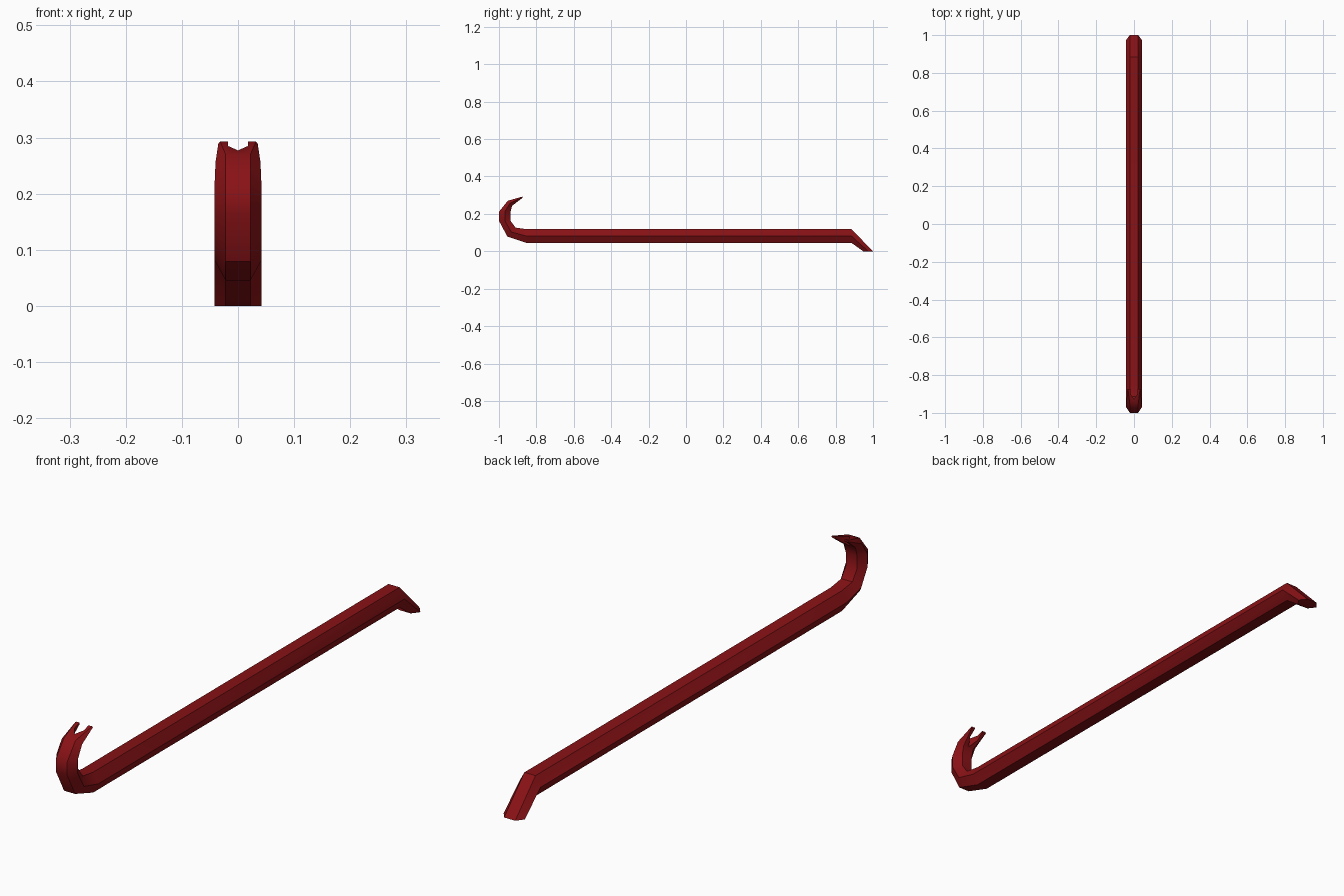
import bpy, bmesh, math

if "Cube" in bpy.data.objects:
    bpy.data.objects.remove(bpy.data.objects["Cube"])

# Sections along the bar: outer (y, z), inner (y, z), edge half-width, middle half-width
SECTIONS = [
    ((-0.873, 0.293), (-0.873, 0.287), 0.032, 0.035),   # claw tip
    ((-0.953, 0.270), (-0.930, 0.243), 0.022, 0.040),
    ((-1.000, 0.211), (-0.938, 0.211), 0.022, 0.042),
    ((-1.000, 0.163), (-0.938, 0.163), 0.022, 0.042),
    ((-0.955, 0.079), (-0.912, 0.127), 0.022, 0.042),
    ((-0.853, 0.045), (-0.853, 0.118), 0.022, 0.042),   # shaft start
    ((0.885, 0.045), (0.885, 0.118), 0.022, 0.042),     # shaft end
    ((0.948, 0.000), (1.000, 0.000), 0.022, 0.042),     # chisel foot
]


def make_object(name, bm):
    bmesh.ops.recalc_face_normals(bm, faces=bm.faces)
    mesh = bpy.data.meshes.new(name)
    bm.to_mesh(mesh)
    bm.free()
    obj = bpy.data.objects.new(name, mesh)
    bpy.context.collection.objects.link(obj)
    return obj


def loft(name, rings):
    bm = bmesh.new()
    loops = [[bm.verts.new(p) for p in ring] for ring in rings]
    for a, b in zip(loops, loops[1:]):
        n = len(a)
        for i in range(n):
            bm.faces.new((a[i], a[(i + 1) % n], b[(i + 1) % n], b[i]))
    bm.faces.new(loops[0])
    bm.faces.new(loops[-1])
    return make_object(name, bm)


def hexagon(outer, inner, w, mid_w):
    my, mz = (outer[0] + inner[0]) / 2, (outer[1] + inner[1]) / 2
    return [(-w, *outer), (w, *outer), (mid_w, my, mz),
            (w, *inner), (-w, *inner), (-mid_w, my, mz)]


# Hexagonal bar with hook and chisel foot
bar = loft("crowbar", [hexagon(*s) for s in SECTIONS])

# Nail-pulling notch in the claw
notch = [(0, -0.928), (0.018, -0.90), (0.018, -0.80), (-0.018, -0.80), (-0.018, -0.90)]
cutter = loft("notch_cutter", [[(x, y, z) for x, y in notch] for z in (0.2, 0.4)])
mod = bar.modifiers.new("notch", 'BOOLEAN')
mod.operation = 'DIFFERENCE'
mod.solver = 'EXACT'
mod.object = cutter
bpy.context.view_layer.objects.active = bar
bar.select_set(True)
bpy.ops.object.modifier_apply(modifier="notch")
bpy.data.objects.remove(cutter)

# Smooth hook curve, crisp hexagon edges
bpy.ops.object.shade_smooth_by_angle(angle=math.radians(40))

# Dark red paint
paint = bpy.data.materials.new("red_paint")
paint.diffuse_color = (0.25, 0.006, 0.008, 1)
paint.use_nodes = True
paint.node_tree.nodes["Principled BSDF"].inputs["Base Color"].default_value = paint.diffuse_color
bar.data.materials.clear()
bar.data.materials.append(paint)
